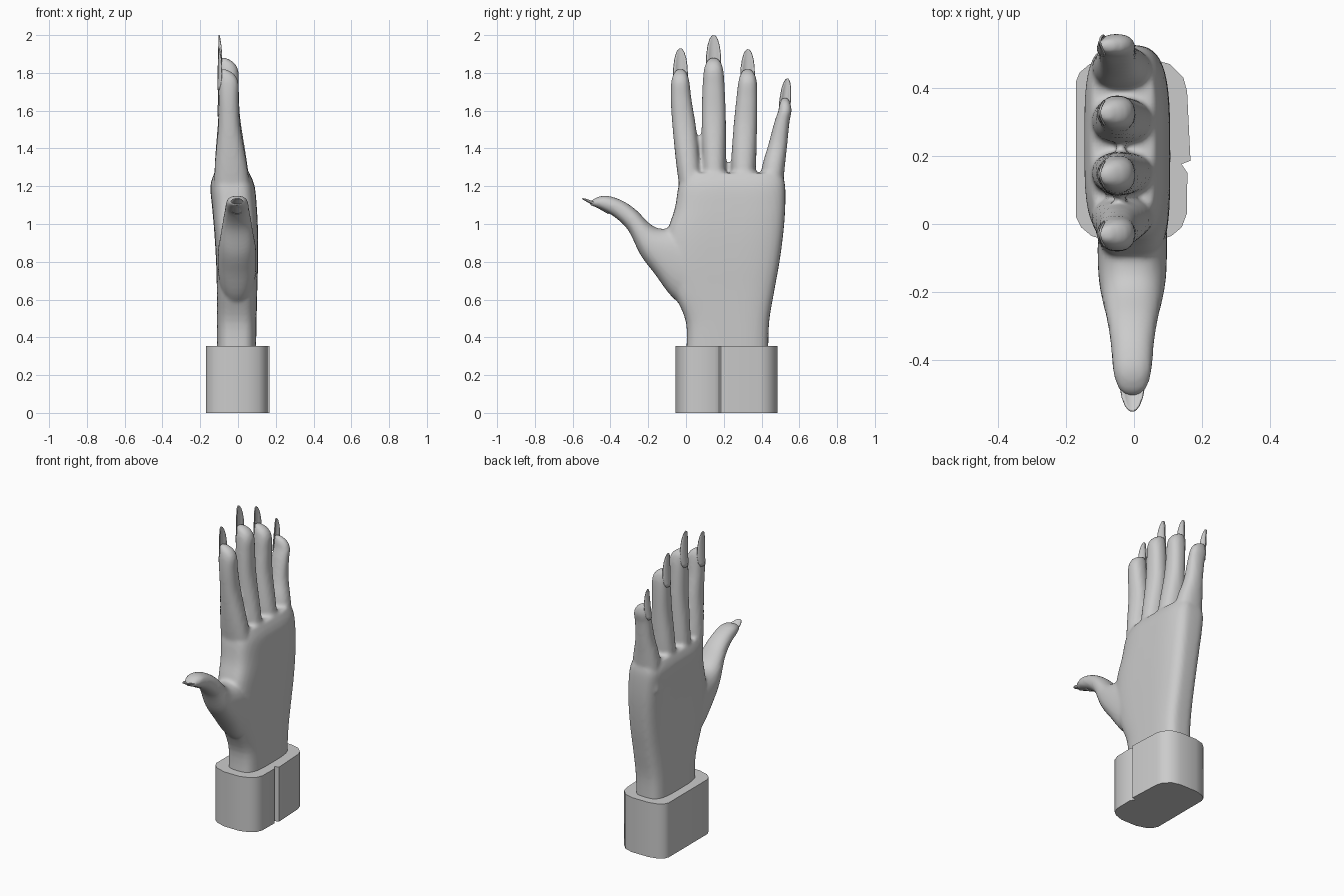
import bpy, bmesh, math
from mathutils import Vector

if "Cube" in bpy.data.objects:
    bpy.data.objects.remove(bpy.data.objects["Cube"])

skin = bpy.data.materials.new("light grey")
skin.diffuse_color = (0.6, 0.6, 0.6, 1)
skin.use_nodes = True
skin.node_tree.nodes["Principled BSDF"].inputs["Base Color"].default_value = skin.diffuse_color


def add_object(name, bm):
    bmesh.ops.recalc_face_normals(bm, faces=bm.faces)
    mesh = bpy.data.meshes.new(name)
    bm.to_mesh(mesh)
    bm.free()
    mesh.materials.append(skin)
    ob = bpy.data.objects.new(name, mesh)
    bpy.context.collection.objects.link(ob)
    return ob


def shade(ob, angle):
    bpy.ops.object.select_all(action='DESELECT')
    ob.select_set(True)
    bpy.context.view_layer.objects.active = ob
    bpy.ops.object.shade_smooth_by_angle(angle=math.radians(angle))


def resample(rows, n=5):
    """Smooth curve through rows of numbers."""
    out = []
    for i in range(len(rows) - 1):
        a, b, c, d = (rows[max(0, min(len(rows) - 1, i + k))] for k in (-1, 0, 1, 2))
        for s in range(n):
            t = s / n
            out.append([q + 0.5 * t * (r - p + t * (2 * p - 5 * q + 4 * r - s4 + t * (3 * (q - r) + s4 - p)))
                        for p, q, r, s4 in zip(a, b, c, d)])
    return out + [list(rows[-1])]


def loft(bm, sections, power, sides=32):
    """Sections: (centre, half axis u, half axis v); power 2 = ellipse, higher = boxier."""
    rings = []
    for c, u, v in sections:
        ring = []
        for k in range(sides):
            a = 2 * math.pi * k / sides
            cu, sv = math.cos(a), math.sin(a)
            ring.append(bm.verts.new(c + u * math.copysign(abs(cu) ** (2 / power), cu)
                                     + v * math.copysign(abs(sv) ** (2 / power), sv)))
        rings.append(ring)
    for r0, r1 in zip(rings, rings[1:]):
        for k in range(sides):
            j = (k + 1) % sides
            bm.faces.new((r0[k], r0[j], r1[j], r1[k]))
    bm.faces.new(rings[0][::-1])
    bm.faces.new(rings[-1])


def upright(rows):
    """Rows (z, y0, y1, x0, x1) to horizontal sections."""
    return [(Vector(((x0 + x1) / 2, (y0 + y1) / 2, z)),
             Vector(((x1 - x0) / 2, 0, 0)), Vector((0, (y1 - y0) / 2, 0)))
            for z, y0, y1, x0, x1 in resample(rows)]


bm = bmesh.new()

# palm and wrist
loft(bm, upright([
    (0.30, 0.00, 0.435, -0.112, 0.095), (0.48, 0.00, 0.440, -0.112, 0.098),
    (0.65, -0.07, 0.468, -0.112, 0.102), (0.80, -0.11, 0.495, -0.116, 0.106),
    (0.95, -0.10, 0.515, -0.125, 0.106), (1.08, -0.06, 0.525, -0.136, 0.100),
    (1.20, -0.04, 0.525, -0.146, 0.088), (1.27, -0.02, 0.510, -0.125, 0.060)]), 3.6, 48)

# fingers: tip height, then (z, centre y, width)
fingers = [
    (1.82, [(1.12, 0.035, 0.12), (1.32, 0.012, 0.128), (1.52, -0.010, 0.124), (1.66, -0.026, 0.110)], -0.030),
    (1.88, [(1.12, 0.150, 0.12), (1.34, 0.149, 0.126), (1.56, 0.147, 0.128), (1.72, 0.146, 0.118)], 0.146),
    (1.82, [(1.12, 0.300, 0.12), (1.32, 0.305, 0.132), (1.52, 0.314, 0.124), (1.66, 0.322, 0.112)], 0.326),
    (1.67, [(1.08, 0.450, 0.11), (1.28, 0.460, 0.122), (1.42, 0.486, 0.100), (1.54, 0.508, 0.080)], 0.524),
]
depth = [(-0.13, 0.075), (-0.122, 0.046), (-0.105, 0.012), (-0.103, 0.004)]
for tip, joints, ty in fingers:
    rows = [(z, y - w / 2, y + w / 2, *d) for (z, y, w), d in zip(joints, depth)]
    w = joints[-1][2] / 2
    rows += [(tip - 0.07, ty - w * 0.88, ty + w * 0.88, -0.104, 0.002),
             (tip - 0.025, ty - w * 0.66, ty + w * 0.66, -0.104, -0.022),
             (tip, ty - w * 0.32, ty + w * 0.32, -0.102, -0.066)]
    loft(bm, upright(rows), 2.3)

# thumb: upper y, z, lower y, z, half width
thumb = [(0.12, 0.95, 0.08, 0.52, 0.098), (-0.02, 0.98, -0.06, 0.60, 0.102),
         (-0.13, 0.975, -0.165, 0.735, 0.100), (-0.19, 1.00, -0.24, 0.835, 0.090),
         (-0.265, 1.075, -0.305, 0.965, 0.074), (-0.34, 1.125, -0.375, 1.035, 0.063),
         (-0.42, 1.15, -0.44, 1.072, 0.057), (-0.475, 1.14, -0.488, 1.093, 0.042),
         (-0.505, 1.118, -0.507, 1.10, 0.020)]
loft(bm, [(Vector((-0.005, (ya + yb) / 2, (za + zb) / 2)), Vector((w, 0, 0)),
           Vector((0, (ya - yb) / 2, (za - zb) / 2)))
          for ya, za, yb, zb, w in resample(thumb)], 2.3)

# blend all into one continuous hand
hand = add_object("hand", bm)
blend = hand.modifiers.new("blend", 'REMESH')
blend.mode = 'VOXEL'
blend.voxel_size = 0.011
blend.use_smooth_shade = True
relax = hand.modifiers.new("relax", 'SMOOTH')
relax.factor = 0.5
relax.iterations = 5


def nail(name, base, tip, outward, width):
    """Thin curved plate tapering from the nail bed to a rounded point."""
    base, tip, out = Vector(base), Vector(tip), Vector(outward).normalized()
    side = (tip - base).cross(out).normalized()
    bm = bmesh.new()
    rows = []
    for t, w in [(0, 0.6), (0.1, 0.88), (0.3, 1), (0.55, 0.95), (0.75, 0.8), (0.9, 0.55), (0.97, 0.32), (1, 0.1)]:
        row = []
        for k in range(-3, 4):
            s = k / 3 * w
            row.append(bm.verts.new(base.lerp(tip, t) + side * s * width / 2 - out * 0.018 * s * s))
        rows.append(row)
    for r0, r1 in zip(rows, rows[1:]):
        for k in range(6):
            bm.faces.new((r0[k], r0[k + 1], r1[k + 1], r1[k]))
    ob = add_object(name, bm)
    shade(ob, 50)
    thick = ob.modifiers.new("thickness", 'SOLIDIFY')
    thick.thickness = 0.006
    thick.offset = 0


# fingernails on the back of the hand
nail("index_nail", (-0.106, -0.029, 1.71), (-0.100, -0.030, 1.93), (-1, 0, 0), 0.076)
nail("middle_nail", (-0.106, 0.146, 1.77), (-0.100, 0.146, 2.00), (-1, 0, 0), 0.078)
nail("ring_nail", (-0.106, 0.325, 1.71), (-0.100, 0.328, 1.925), (-1, 0, 0), 0.074)
nail("little_nail", (-0.106, 0.516, 1.57), (-0.100, 0.537, 1.77), (-1, 0, 0), 0.058)
nail("thumb_nail", (-0.005, -0.41, 1.055), (-0.005, -0.55, 1.135), (0, -0.5, -0.87), 0.074)

# cuff with an overlapping seam on the palm side
outline = [(-0.17, 0.02), (-0.155, -0.01), (-0.125, -0.035), (-0.06, -0.055), (0.05, -0.055),
           (0.11, -0.035), (0.14, -0.01), (0.155, 0.03), (0.157, 0.15), (0.14, 0.176),
           (0.166, 0.186), (0.156, 0.39), (0.145, 0.43), (0.105, 0.47), (0.05, 0.485),
           (-0.07, 0.485), (-0.13, 0.47), (-0.16, 0.445), (-0.17, 0.42)]
bm = bmesh.new()
face = bm.faces.new([bm.verts.new((x, y, 0)) for x, y in outline])
top = bmesh.ops.extrude_face_region(bm, geom=[face])["geom"]
bmesh.ops.translate(bm, vec=(0, 0, 0.355), verts=[g for g in top if isinstance(g, bmesh.types.BMVert)])
cuff = add_object("cuff", bm)
shade(cuff, 40)
